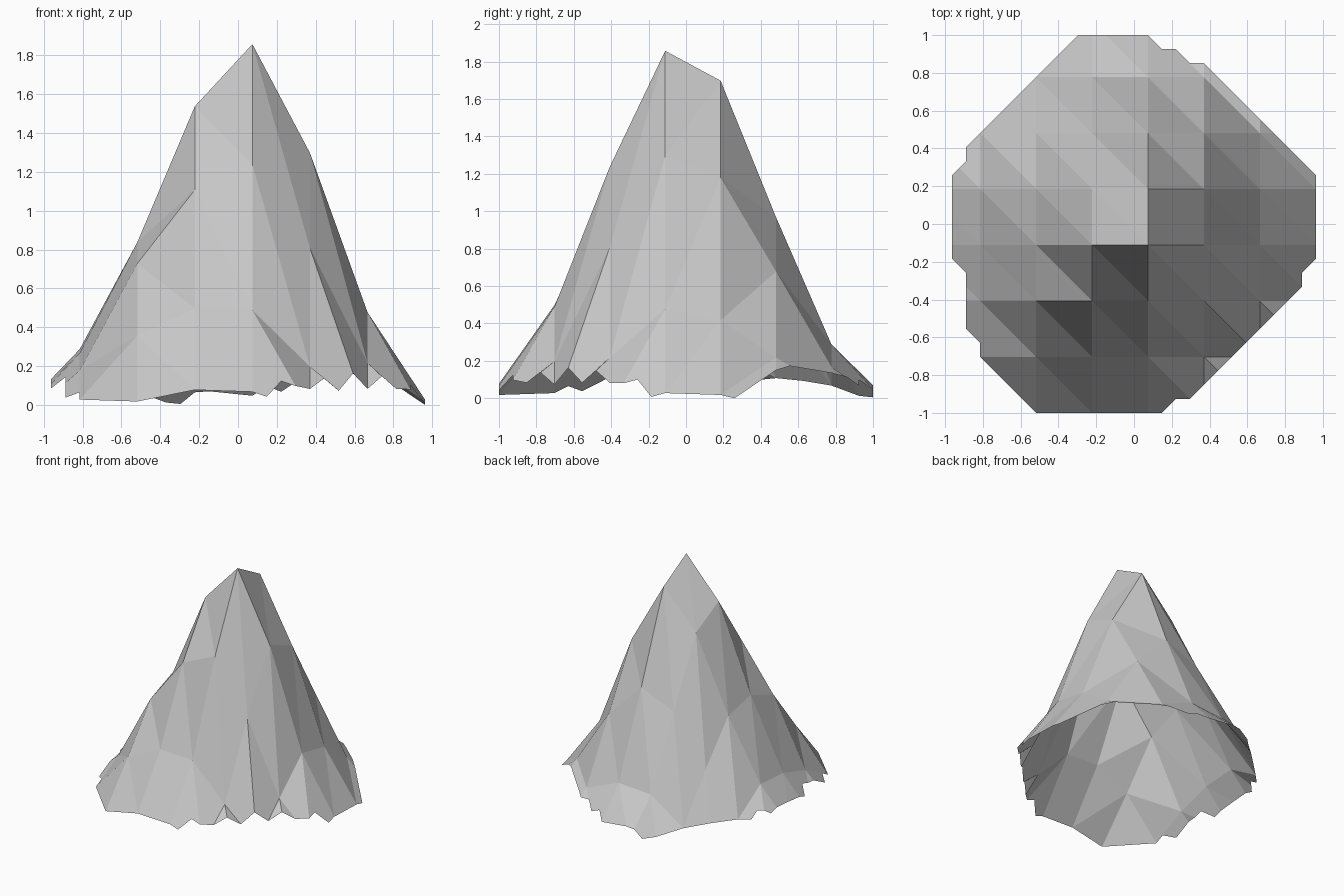
import bpy
import bmesh
from mathutils import Vector
from mathutils.geometry import delaunay_2d_cdt

if "Cube" in bpy.data.objects:
    bpy.data.objects.remove(bpy.data.objects["Cube"], do_unlink=True)

# Peak heights in hundredths, one row per grid line from front to back
HEIGHTS = [
    [-20, -15, 2, 8, 7, -3, -4, -10],
    [-20, 3, 36, 50, 49, 20, -5, -6],
    [-8, 18, 73, 111, 124, 81, 22, -5],
    [-5, 27, 84, 154, 186, 130, 48, 3],
    [-2, 29, 78, 139, 170, 118, 42, 2],
    [-10, 11, 45, 85, 97, 68, 22, -5],
    [-20, -26, 7, 27, 29, 17, 4, -10],
    [-30, -30, -24, 0, -3, -4, -10, -20],
]
CELL = 4                        # outline units per grid cell
SPAN = CELL * (len(HEIGHTS) - 1)
UNIT = 2 / 27                   # size of one outline unit

# Stepped octagonal footprint, counter-clockwise in outline units
OUTLINE = [
    (8, 0), (17, 0), (18, 1), (19, 1), (27, 9), (27, 10), (28, 11), (28, 17),
    (20, 25), (19, 25), (18, 26), (17, 26), (16, 27), (11, 27), (3, 19),
    (3, 18), (2, 17), (2, 11), (3, 10), (3, 6), (4, 5), (4, 4),
]


def height(x, y):
    """Height on the triangulated grid, each cell split from back left to front right."""
    col = min(int(x / CELL), len(HEIGHTS) - 2)
    row = min(int(y / CELL), len(HEIGHTS) - 2)
    u, v = x / CELL - col, y / CELL - row
    front_left, front_right = HEIGHTS[row][col:col + 2]
    back_left, back_right = HEIGHTS[row + 1][col:col + 2]
    if u + v <= 1:
        z = front_left + u * (front_right - front_left) + v * (back_left - front_left)
    else:
        z = back_right + (1 - u) * (back_left - back_right) + (1 - v) * (front_right - back_right)
    return z / 100


def inside(x, y):
    """Even-odd test against the footprint."""
    result = False
    for (ax, ay), (bx, by) in zip(OUTLINE, OUTLINE[1:] + OUTLINE[:1]):
        if (ay > y) != (by > y) and x < ax + (y - ay) * (bx - ax) / (by - ay):
            result = not result
    return result


# Footprint edges plus the fold lines of the facets
points = [Vector(p) for p in OUTLINE]
edges = [(i, (i + 1) % len(OUTLINE)) for i in range(len(OUTLINE))]


def add_line(start, end):
    edges.append((len(points), len(points) + 1))
    points.extend((Vector(start), Vector(end)))


for k in range(0, SPAN + 1, CELL):
    add_line((k, 0), (k, SPAN))
    add_line((0, k), (SPAN, k))
for s in range(CELL, 2 * SPAN, CELL):
    low, high = max(0, s - SPAN), min(s, SPAN)
    add_line((low, high), (high, low))

flat = delaunay_2d_cdt(points, edges, [], 0, 1e-4)
flat_verts, flat_faces = flat[0], flat[2]

# Raise the triangles within the footprint into the mountain shell
bm = bmesh.new()
verts = [bm.verts.new(((p.x - 15) * UNIT, (p.y - 13.5) * UNIT, height(p.x, p.y)))
         for p in flat_verts]
for face in flat_faces:
    centre = sum((flat_verts[i] for i in face), Vector((0, 0))) / len(face)
    if inside(centre.x, centre.y):
        bm.faces.new([verts[i] for i in face])
bmesh.ops.delete(bm, geom=[v for v in bm.verts if not v.link_faces], context='VERTS')
floor = min(v.co.z for v in bm.verts)
for v in bm.verts:
    v.co.z -= floor
bm.normal_update()

mesh = bpy.data.meshes.new("mountain")
bm.to_mesh(mesh)
bm.free()
mountain = bpy.data.objects.new("mountain", mesh)
bpy.context.collection.objects.link(mountain)

# Plain rock grey
rock = bpy.data.materials.new("rock_grey")
rock.use_nodes = True
grey = (0.57, 0.57, 0.57, 1)
rock.diffuse_color = grey
rock.node_tree.nodes["Principled BSDF"].inputs["Base Color"].default_value = grey
mesh.materials.append(rock)
